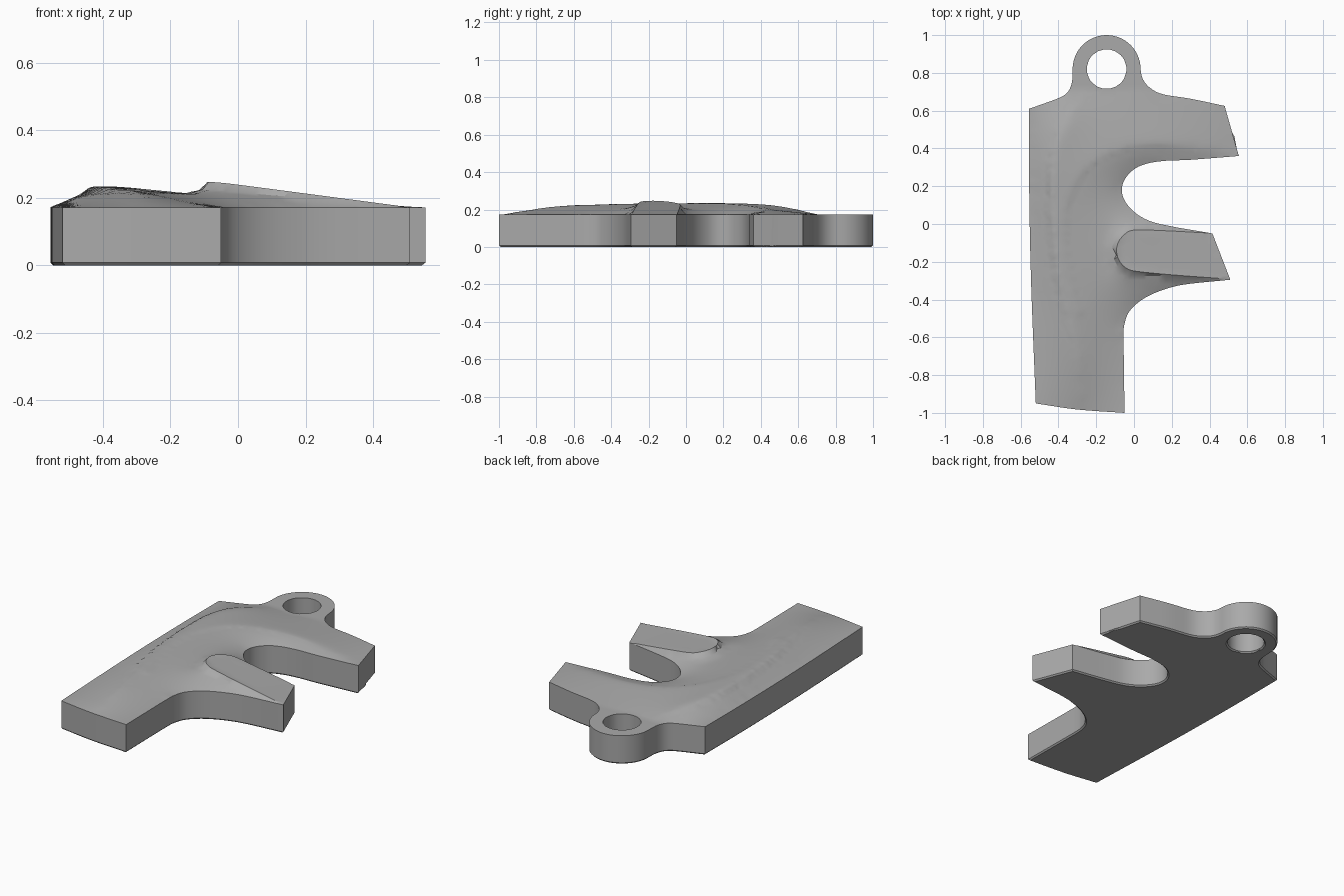
import bpy, bmesh, math
from mathutils import Vector, kdtree
from mathutils.geometry import delaunay_2d_cdt

if "Cube" in bpy.data.objects:
    bpy.data.objects.remove(bpy.data.objects["Cube"])

RIM = 0.172      # height of the side walls
STEP = 0.022     # mesh spacing
CHAMFER = 0.008
HOLE, HOLE_R, LUG_R = Vector((-0.145, 0.82, RIM)), 0.105, 0.18


def spline(points):
    """Evenly sampled smooth curve through the points."""
    p = [Vector(q if len(q) == 3 else (*q, RIM)) for q in points]
    p = [2 * p[0] - p[1]] + p + [2 * p[-1] - p[-2]]
    out = []
    for a, b, c, d in zip(p, p[1:], p[2:], p[3:]):
        n = max(1, round((c - b).length / STEP))
        for i in range(n):
            t = i / n
            out.append(0.5 * (2 * b + (c - a) * t + (2 * a - 5 * b + 4 * c - d) * t * t
                              + (3 * b - a - 3 * c + d) * t ** 3))
    return out + [p[-2]]


def arc(radius, start, end, n):
    angles = [math.radians(start + (end - start) * i / n) for i in range(n + 1)]
    return [HOLE + radius * Vector((math.cos(a), math.sin(a), 0)) for a in angles]


# Outline: smooth runs between sharp corners, counter-clockwise
runs = [
    spline([(-.52, -.95), (-.3, -.982), (-.05, -1)]),
    spline([(-.05, -1), (-.055, -.6), (-.05, -.53), (-.035, -.48), (0, -.435),
            (.06, -.39), (.15, -.35), (.27, -.32), (.51, -.295)]),
    spline([(.51, -.295), (.415, -.05)]),
    spline([(.415, -.05), (.2, -.013), (.08, .017), (0, .065), (-.05, .125), (-.064, .18),
            (-.05, .235), (0, .29), (.07, .32), (.17, .335), (.3, .34), (.555, .36)]),
    spline([(.555, .36), (.48, .625)]),
    spline([(.48, .625), (.3, .663), (.16, .685), (.1, .71), (.06, .745), (.04, .785), (.035, .82)]),
    arc(LUG_R, 0, 180, 28),
    spline([(-.325, .82), (-.327, .76), (-.34, .715), (-.365, .685), (-.41, .662), (-.555, .61)]),
    spline([(-.555, .61), (-.555, .2), (-.545, -.3), (-.52, -.95)]),
]
outline = [v for run in runs for v in run[:-1]]
hole = arc(HOLE_R, 0, 360, 40)[:-1]

# Raised flat facet on the small prong, sloping down to its tip
facet = spline([(.38, -.047), (.15, -.035), (0, -.032), (-.05, -.055), (-.085, -.1), (-.092, -.15),
                (-.075, -.2), (-.03, -.24), (.05, -.255), (.25, -.273), (.47, -.289)])
tip, slope_dir = Vector((.51, -.295)), Vector((.932, .362))
for v in facet:
    v.z = RIM - 0.146 * slope_dir.dot(v.xy - tip)

# Flat edge of the lug
lug_edge = spline([(-.29, .715), (-.145, .705), (0, .715)])

# Soft crest lines of the sculpted top, and the dip beside the small prong
spine = spline([(-.27, .68, .178), (-.38, .52, .222), (-.435, .35, .236), (-.445, .1, .237),
                (-.42, -.2, .235), (-.37, -.45, .232), (-.3, -.68, .226), (-.27, -.95, .18)])
crest = spline([(.5, .37, .176), (.3, .4, .193), (.1, .418, .206), (-.1, .385, .215),
                (-.25, .29, .227), (-.34, .13, .232), (-.36, -.05, .232), (-.34, -.25, .23),
                (-.28, -.48, .224)])
dip = spline([(-.12, -.03, .206), (-.15, -.13, .212), (-.12, -.23, .206)])

fixed, edges = [], []
for line, closed in ((outline, True), (hole, True), (facet, False), (lug_edge, False),
                     (spine, False), (crest, False), (dip, False)):
    s, n = len(fixed), len(line)
    fixed += line
    edges += [(s + i, s + (i + 1) % n) for i in range(n if closed else n - 1)]
hard_count = len(outline) + len(hole) + len(facet) + len(lug_edge)

tree = kdtree.KDTree(len(fixed))
for i, v in enumerate(fixed):
    tree.insert((v.x, v.y, 0), i)
tree.balance()


def inside(x, y):
    hit = False
    for a, b in zip(outline, outline[1:] + outline[:1]):
        if (a.y > y) != (b.y > y) and x < a.x + (y - a.y) * (b.x - a.x) / (b.y - a.y):
            hit = not hit
    return hit and math.hypot(x - HOLE.x, y - HOLE.y) > HOLE_R * 0.99


# Fill the outline with a staggered grid of points
points = [v.xy for v in fixed]
for j in range(int(2 / STEP)):
    for i in range(int(1.2 / STEP)):
        x, y = -0.6 + (i + 0.5 * (j % 2)) * STEP, -1 + j * STEP
        if inside(x, y) and tree.find((x, y, 0))[2] > STEP * 0.6:
            points.append(Vector((x, y)))

verts, _, tris, origins, _, _ = delaunay_2d_cdt(points, edges, [], 0, 1e-5)
bm = bmesh.new()
for v, src in zip(verts, origins):
    held = [k for k in src if k < len(fixed)]
    bm.verts.new((v.x, v.y, fixed[held[0]].z if held else RIM))
bm.verts.ensure_lookup_table()
for t in tris:
    c = sum((verts[k] for k in t), Vector((0, 0))) / 3
    if inside(c.x, c.y):
        bm.faces.new([bm.verts[k] for k in t])
bmesh.ops.delete(bm, geom=[v for v in bm.verts if not v.link_faces], context='VERTS')

# Stretch the top like a film between the rim and the crest lines
free, soft = [], []
for v in bm.verts:
    _, index, distance = tree.find((v.co.x, v.co.y, 0))
    links = [(e.other_vert(v), 1 / e.calc_length()) for e in v.link_edges]
    entry = (v, links, sum(w for _, w in links))
    if v.co.y < 0.71 and not v.is_boundary:
        if distance > 1e-4:
            free.append(entry)
        if distance > 1e-4 or index >= hard_count:
            soft.append(entry)


def relax(entries, passes, strength):
    for _ in range(passes):
        for v, links, total in entries:
            goal = sum(o.co.z * w for o, w in links) / total
            v.co.z += strength * (goal - v.co.z)


relax(free, 250, 1.7)
relax(soft, 4, 0.6)    # round the crests slightly

# Walls and flat underside with a small chamfer
extruded = bmesh.ops.extrude_face_region(bm, geom=list(bm.faces), use_keep_orig=True)["geom"]
under = [f for f in extruded if isinstance(f, bmesh.types.BMFace)]
under_verts = {v for f in under for v in f.verts}
for v in under_verts:
    v.co.z = 0
bmesh.ops.recalc_face_normals(bm, faces=bm.faces)
under_set = set(under)
rim_edges = {e for f in under for e in f.edges if any(g not in under_set for g in e.link_faces)}
inner_edges = {e for f in under for e in f.edges} - rim_edges
inner_verts = under_verts - {v for e in rim_edges for v in e.verts}
bmesh.ops.dissolve_limit(bm, angle_limit=0.01, verts=list(inner_verts), edges=list(inner_edges))
chamfer_edges = [e for e in bm.edges if all(v.co.z < 1e-5 for v in e.verts)
                 and any(len({v.co.z < 1e-5 for v in f.verts}) == 2 for f in e.link_faces)]
bmesh.ops.bevel(bm, geom=chamfer_edges, offset=CHAMFER, segments=1, affect='EDGES')
bmesh.ops.recalc_face_normals(bm, faces=bm.faces)

mesh = bpy.data.meshes.new("bracket_body")
bm.to_mesh(mesh)
bm.free()
body = bpy.data.objects.new("bracket_body", mesh)
bpy.context.collection.objects.link(body)

# Plain grey finish
grey = bpy.data.materials.new("plain_grey")
grey.use_nodes = True
colour = (0.4, 0.4, 0.4, 1)
grey.diffuse_color = colour
grey.node_tree.nodes["Principled BSDF"].inputs["Base Color"].default_value = colour
mesh.materials.append(grey)

bpy.context.view_layer.objects.active = body
body.select_set(True)
bpy.ops.object.shade_smooth_by_angle(angle=math.radians(30))
